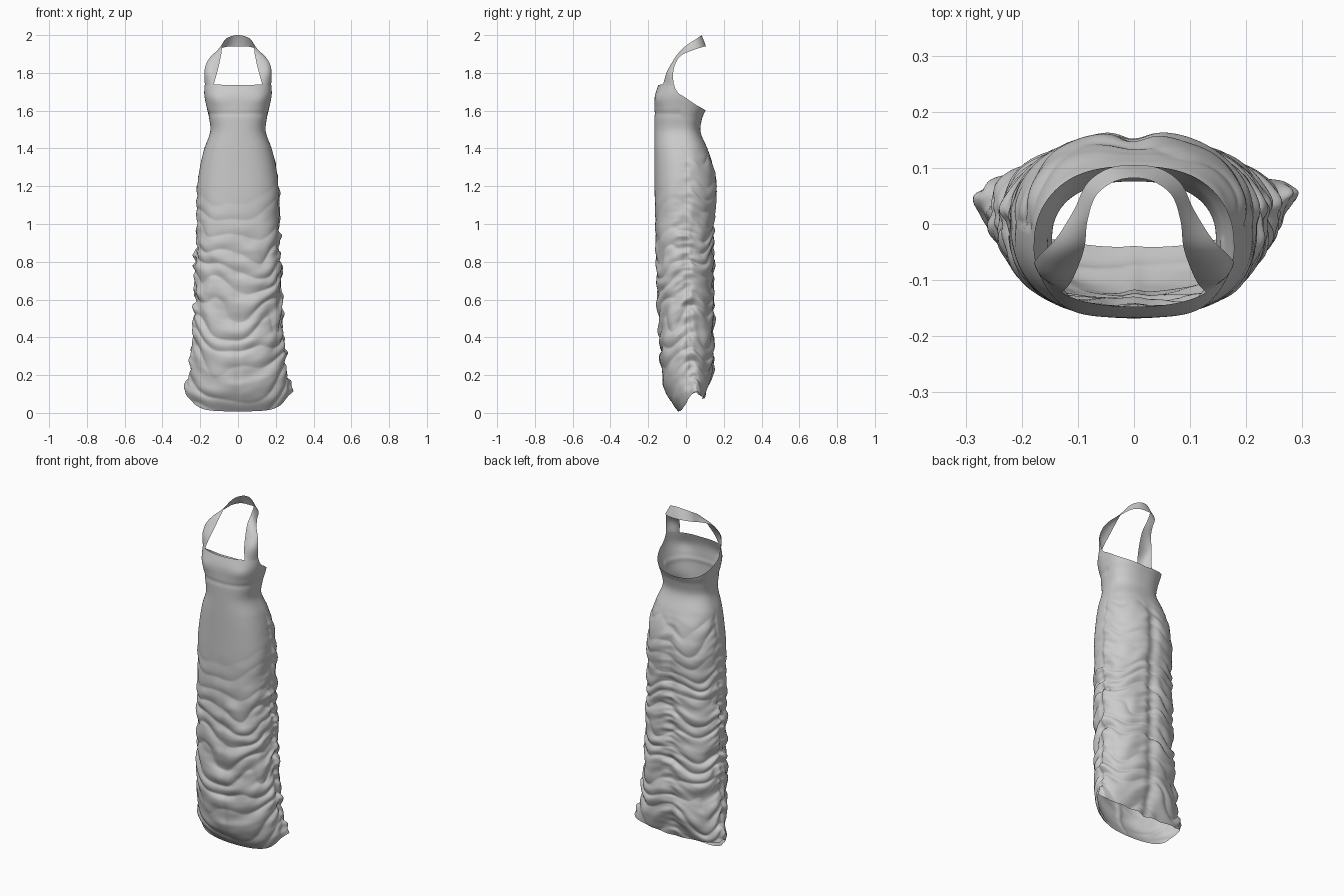
import bpy, math
from mathutils import Vector, noise

if "Cube" in bpy.data.objects:
    bpy.data.objects.remove(bpy.data.objects["Cube"])


def curve(keys, t):
    """Smooth interpolation of (t, a, b, ...) rows."""
    t = min(max(t, keys[0][0]), keys[-1][0])
    i = 0
    while i < len(keys) - 2 and t > keys[i + 1][0]:
        i += 1
    k0, k1 = keys[i], keys[i + 1]
    kp, kn = keys[max(i - 1, 0)], keys[min(i + 2, len(keys) - 1)]
    h = k1[0] - k0[0]
    s = (t - k0[0]) / h
    out = []
    for c in range(1, len(k0)):
        m0 = (k1[c] - kp[c]) / (k1[0] - kp[0]) * h
        m1 = (kn[c] - k0[c]) / (kn[0] - k0[0]) * h
        out.append((2*s**3 - 3*s*s + 1) * k0[c] + (s**3 - 2*s*s + s) * m0
                   + (3*s*s - 2*s**3) * k1[c] + (s**3 - s*s) * m1)
    return out


def ramp(a, b, x):
    x = min(max((x - a) / (b - a), 0), 1)
    return x * x * (3 - 2 * x)


def spow(v, p):
    return math.copysign(abs(v) ** p, v)


def grid_object(name, rows, closed):
    n = len(rows[0])
    verts = [p for r in rows for p in r]
    faces = []
    for j in range(len(rows) - 1):
        for i in range(n if closed else n - 1):
            k = (i + 1) % n
            faces.append((j*n + i, j*n + k, (j+1)*n + k, (j+1)*n + i))
    me = bpy.data.meshes.new(name)
    me.from_pydata(verts, [], faces)
    me.polygons.foreach_set("use_smooth", [True] * len(faces))
    ob = bpy.data.objects.new(name, me)
    bpy.context.collection.objects.link(ob)
    return ob


# z, half width, front y, back y, side-seam y, front exponent, back exponent
SECTION = [
    (0.00, .250, -.035, .065, .050, 2.1, 2.0),
    (0.10, .270, -.103, .105, .055, 2.0, 2.0),
    (0.20, .260, -.128, .141, .035, 2.1, 2.0),
    (0.35, .245, -.139, .150, .015, 2.3, 2.1),
    (0.55, .233, -.149, .151, .010, 2.45, 2.1),
    (0.80, .227, -.157, .149, .005, 2.5, 2.1),
    (1.00, .220, -.163, .153, .000, 2.5, 2.15),
    (1.17, .218, -.166, .166, .000, 2.5, 2.2),
    (1.30, .202, -.167, .148, -.005, 2.5, 2.2),
    (1.40, .178, -.168, .113, -.015, 2.5, 2.3),
    (1.49, .147, -.168, .077, -.025, 2.5, 2.3),
    (1.56, .153, -.168, .086, -.03, 2.5, 2.4),
    (1.61, .164, -.167, .106, -.03, 2.5, 2.4),
    (1.68, .178, -.164, .120, -.03, 2.5, 2.4),
    (1.75, .179, -.142, .130, -.03, 2.5, 2.4),
]
# edge heights by angle from the front centre
HEM = [(0, .006), (40, .016), (62, .045), (78, .088), (90, .106),
       (105, .095), (180, .075)]
TOP = [(0, 1.735), (50, 1.74), (76, 1.745), (82, 1.715), (92, 1.68),
       (120, 1.633), (150, 1.61), (180, 1.6)]


def body_point(th, z):
    a, yf, yb, yc, nf, nb = curve(SECTION, z)
    c, s = math.cos(th), math.sin(th)
    front = c > 0
    n = nf if front else nb
    x = a * spow(s, 2 / n)
    y = yc - abs((yf if front else yb) - yc) * spow(c, 2 / n)
    deg = abs(math.degrees(th))
    f = deg / 90
    # gathered swags hanging between the seams
    drop = .13 * ramp(1.3, .5, z)
    if front:
        w = z - drop * f ** 1.5
        start = 1.25 + .15 * f ** 2
    else:
        w = z - drop + .055 * math.sin(math.pi * (f - 1)) ** 2
        start = 1.42
    env = ramp(start, start - .6, z) * ramp(-.05, .12, z)
    if not front:
        env = max(env, .5 * ramp(1.42, 1.32, z) * ramp(-.05, .12, z))
    side = math.exp(-((deg - 90) / 18) ** 2)
    back = math.exp(-((deg - 180) / 16) ** 2)
    n1 = noise.noise(Vector((s * 1.3, c * 1.3, w * 5)))
    n2 = noise.noise(Vector((s * 2 + 7, c * 2, w * 13)))
    n3 = noise.noise(Vector((s * 3, c * 3 + 5, w * 30)))
    swag = abs(math.sin(math.pi * w / .105 + 3.2 * n1)) - .62
    d = env * (.011 * swag + .011 * n2 * (1 + .9 * side)
               + .012 * n3 * (side + .7 * back + .12))
    # seam pinches
    low = ramp(1.42, 1.2, z)
    d -= low * .014 * math.exp(-((deg - 180) / 7) ** 2)
    d -= env * .005 * math.exp(-(deg / 3) ** 2)
    d -= env * .007 * math.exp(-((deg - 90) / 4) ** 2) * ramp(.1, .3, z)
    # bust and under-bust seam
    d += .007 * math.exp(-((deg - 35) / 20) ** 2 - ((z - 1.66) / .04) ** 2)
    if front:
        d -= .003 * math.exp(-((z - 1.585) / .014) ** 2)
    # pointed corner where the hem meets the side seam
    d += .015 * math.exp(-((deg - 90) / 9) ** 2) * ramp(.22, .11, z)
    return Vector((x + d * s, y - d * c, z + .3 * d * env))


# gown body: one open tube from hem to neckline
NU, NV = 200, 300
rows = []
for j in range(NV + 1):
    row = []
    for i in range(NU):
        th = -math.pi + 2 * math.pi * i / NU
        deg = abs(math.degrees(th))
        h, t = curve(HEM, deg)[0], curve(TOP, deg)[0]
        row.append(body_point(th, h + (t - h) * j / NV))
    rows.append(row)
grid_object("gown_body", rows, True)

# halter strap: inner edge and outer edge from bodice to nape, then mirrored
EDGES = [
    ((.114, -.106, 1.79), (.178, -.068, 1.80)),
    ((.100, -.077, 1.845), (.168, -.055, 1.85)),
    ((.088, -.040, 1.905), (.139, -.026, 1.892)),
    ((.083, .005, 1.948), (.107, .025, 1.916)),
    ((.068, .050, 1.977), (.084, .072, 1.932)),
    ((.036, .075, 1.994), (.046, .099, 1.94)),
]
half = [[body_point(math.radians(g), 1.733) for g in (42, 60, 77)]]
for k, (a, b) in enumerate(EDGES):
    a, b = Vector(a), Vector(b)
    bulge = Vector((.011, -.011, .004)) * max(0, 1 - k / 4)
    half.append([a, (a + b) / 2 + bulge, b])
nape = [Vector((0, .082, 2.0)), Vector((0, .095, 1.97)), Vector((0, .105, 1.94))]
flip = [[Vector((-p.x, p.y, p.z)) for p in r] for r in reversed(half)]
ctrl = half + [nape] + flip
keys = [(i, *[c for p in r for c in p]) for i, r in enumerate(ctrl)]
rows = []
for j in range(113):
    v = curve(keys, j * (len(ctrl) - 1) / 112)
    a, m, b = Vector(v[0:3]), Vector(v[3:6]), Vector(v[6:9])
    row = []
    for i in range(11):
        t = i / 10
        row.append(a * (1-t) * (1-2*t) + m * 4*t*(1-t) + b * t * (2*t-1))
    rows.append(row)
grid_object("halter_strap", rows, False)
